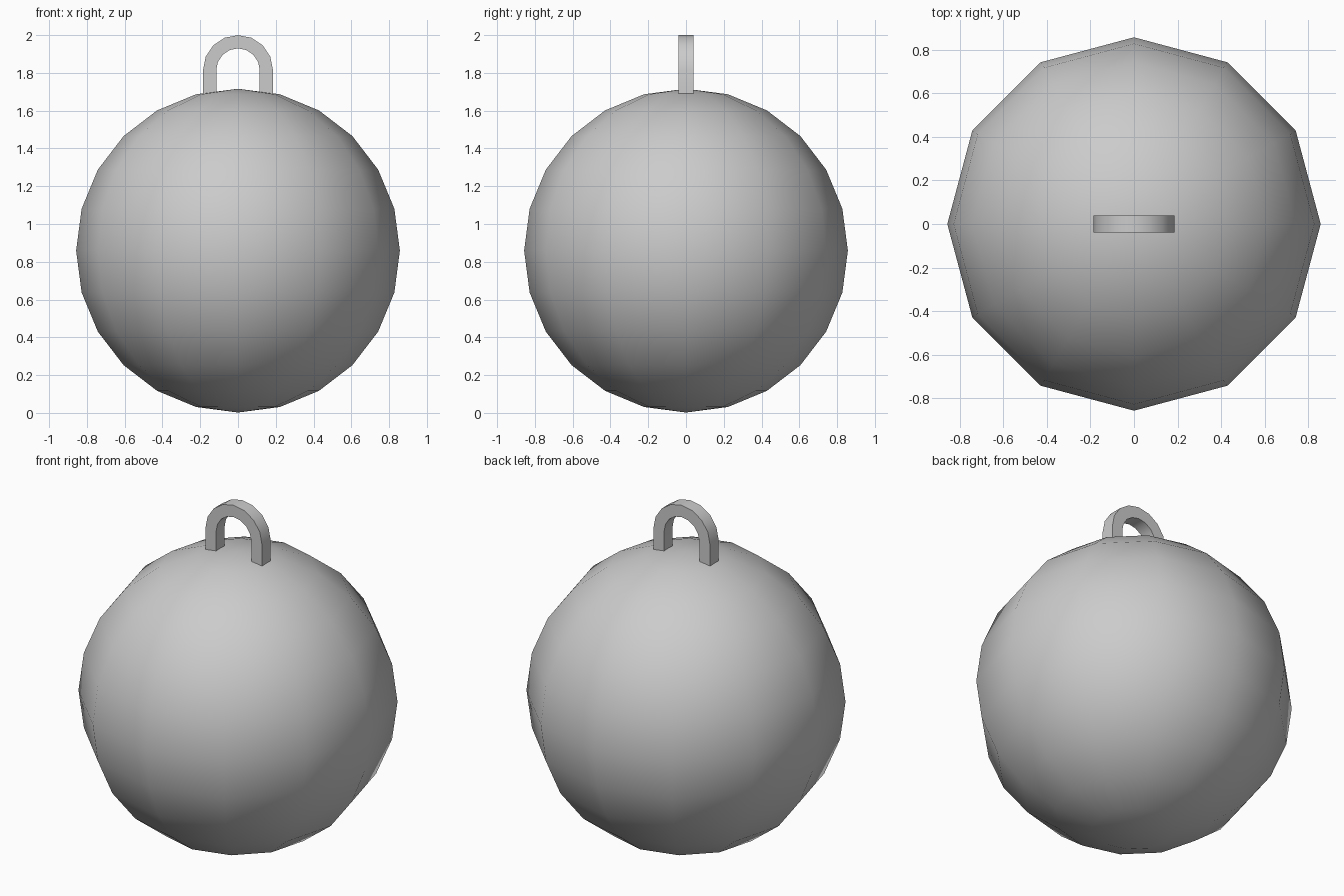
import bpy, bmesh, math

if "Cube" in bpy.data.objects:
    bpy.data.objects.remove(bpy.data.objects["Cube"])

R = 0.857

# Round body: low-poly sphere, smooth shaded
bpy.ops.mesh.primitive_uv_sphere_add(segments=12, ring_count=12, radius=R, location=(0, 0, R + 0.002))
body = bpy.context.object
body.name = "ball_body"
bpy.ops.object.shade_smooth()


def arch(radius, centre_z, foot_z, steps=8):
    """Half circle on two straight legs, as (x, z) points."""
    pts = [(radius, foot_z)]
    for i in range(steps + 1):
        a = math.pi * i / steps
        pts.append((radius * math.cos(a), centre_z + radius * math.sin(a)))
    pts.append((-radius, foot_z))
    return pts


# Hanging loop: square-section arch swept from outer and inner outlines
depth, centre_z, foot_z = 0.04, 1.815, 1.685
outer, inner = arch(0.185, centre_z, foot_z), arch(0.115, centre_z, foot_z)
bm = bmesh.new()
sections = []
for (ox, oz), (ix, iz) in zip(outer, inner):
    sections.append([bm.verts.new(p) for p in (
        (ox, -depth, oz), (ox, depth, oz), (ix, depth, iz), (ix, -depth, iz))])
for a, b in zip(sections, sections[1:]):
    for k in range(4):
        n = (k + 1) % 4
        bm.faces.new((a[k], a[n], b[n], b[k]))
bm.faces.new(sections[0])
bm.faces.new(sections[-1])
bmesh.ops.recalc_face_normals(bm, faces=bm.faces)
mesh = bpy.data.meshes.new("hanging_loop")
bm.to_mesh(mesh)
bm.free()
loop = bpy.data.objects.new("hanging_loop", mesh)
bpy.context.collection.objects.link(loop)
bpy.ops.object.select_all(action='DESELECT')
loop.select_set(True)
bpy.context.view_layer.objects.active = loop
bpy.ops.object.shade_smooth_by_angle(angle=math.radians(35))
